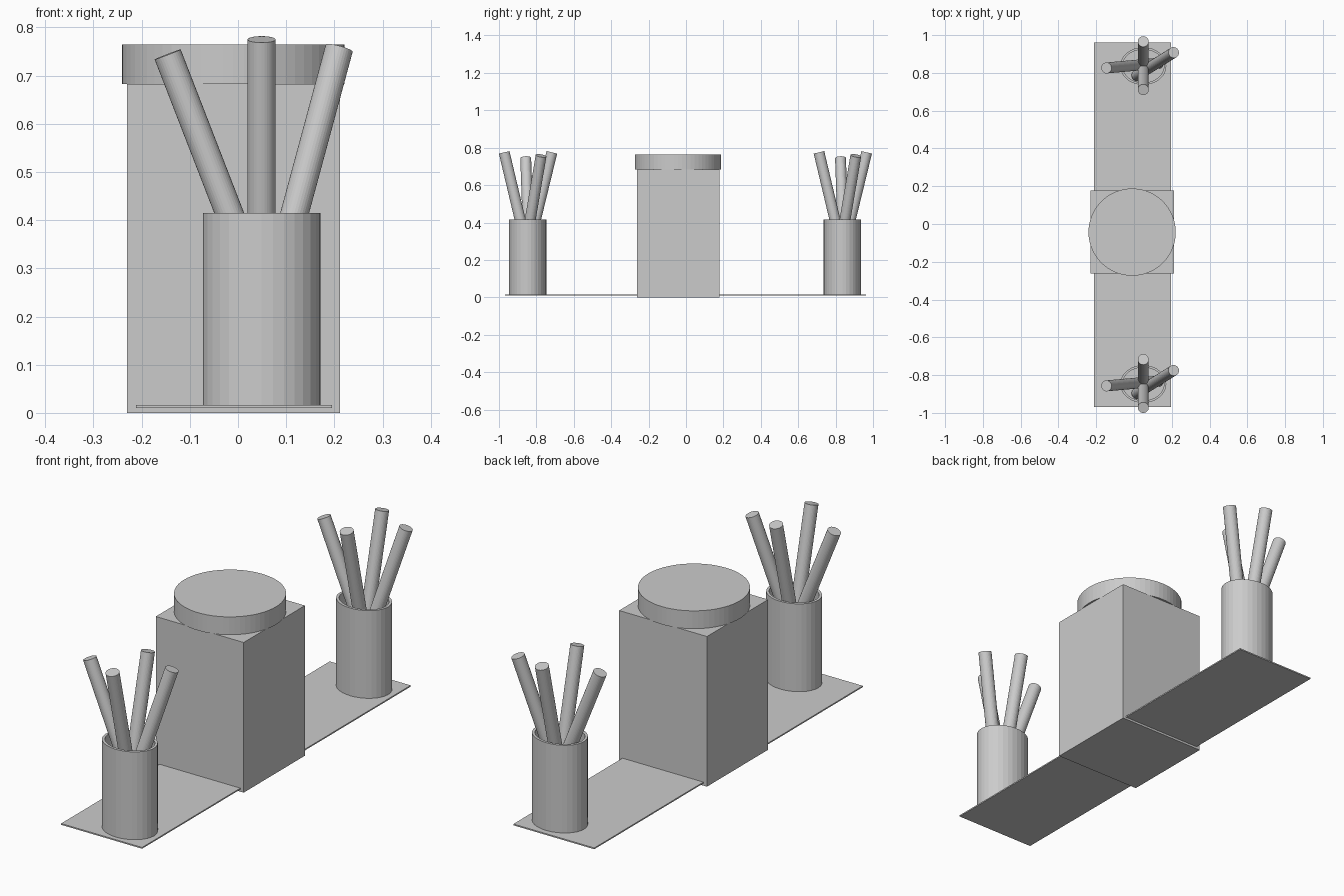
import bpy
import bmesh
from mathutils import Vector

cube = bpy.data.objects.get("Cube")
if cube:
    bpy.data.objects.remove(cube, do_unlink=True)

grey = bpy.data.materials.new("plain grey")
grey.use_nodes = True
grey.diffuse_color = (0.6, 0.6, 0.6, 1)
grey.node_tree.nodes["Principled BSDF"].inputs["Base Color"].default_value = (0.6, 0.6, 0.6, 1)


def finish(name, bm):
    bmesh.ops.recalc_face_normals(bm, faces=bm.faces)
    mesh = bpy.data.meshes.new(name)
    bm.to_mesh(mesh)
    bm.free()
    mesh.materials.append(grey)
    obj = bpy.data.objects.new(name, mesh)
    bpy.context.collection.objects.link(obj)
    return obj


def box(name, low, high):
    low, high = Vector(low), Vector(high)
    bm = bmesh.new()
    bmesh.ops.create_cube(bm, size=1)
    bmesh.ops.scale(bm, vec=high - low, verts=bm.verts)
    bmesh.ops.translate(bm, vec=(low + high) / 2, verts=bm.verts)
    return finish(name, bm)


def cylinder(name, start, end, radius, sides):
    start, end = Vector(start), Vector(end)
    axis = end - start
    bm = bmesh.new()
    bmesh.ops.create_cone(bm, cap_ends=True, segments=sides, radius1=radius,
                          radius2=radius, depth=axis.length)
    bmesh.ops.rotate(bm, matrix=Vector((0, 0, 1)).rotation_difference(axis).to_matrix(),
                     verts=bm.verts)
    bmesh.ops.translate(bm, vec=(start + end) / 2, verts=bm.verts)
    return finish(name, bm)


def cup(name, x, y):
    """Oval open cup with a thin wall and a floor."""
    bm = bmesh.new()
    bmesh.ops.create_cone(bm, cap_ends=True, segments=32, radius1=1, radius2=1, depth=1)
    bmesh.ops.scale(bm, vec=(0.122, 0.1, 0.399), verts=bm.verts)
    bmesh.ops.translate(bm, vec=(x, y, 0.2155), verts=bm.verts)
    top = max(bm.faces, key=lambda f: f.calc_center_median().z)
    bmesh.ops.inset_region(bm, faces=[top], thickness=0.012)
    floor = bmesh.ops.extrude_discrete_faces(bm, faces=[top])["faces"][0]
    bmesh.ops.translate(bm, vec=(0, 0, -0.385), verts=floor.verts)
    return finish(name, bm)


# Base strip, central block and round lid
box("base_plate", (-0.212, -0.968, 0.01), (0.195, 0.962, 0.016))
box("block", (-0.23, -0.262, 0), (0.212, 0.178, 0.683))
cylinder("lid", (-0.01, -0.043, 0.683), (-0.01, -0.043, 0.764), 0.231, 64)

# Cups with four leaning sticks each: (foot offset, tip offset) from the cup centre
CUP_X = 0.049
sticks = {
    "left_stick": ((-0.034, -0.05, 0.035), (0.161, 0.072, 0.757)),
    "right_stick": ((0.08, 0.015, 0.035), (-0.195, -0.01, 0.744)),
    "front_stick": ((0, 0.05, 0.035), (0, -0.125, 0.775)),
    "back_stick": ((0, -0.05, 0.035), (0, 0.13, 0.775)),
}
for side, y in (("front", -0.847), ("back", 0.836)):
    cup(side + "_cup", CUP_X, y)
    centre = Vector((CUP_X, y, 0))
    for name, (foot, tip) in sticks.items():
        cylinder(side + "_cup_" + name, centre + Vector(foot), centre + Vector(tip), 0.029, 32)
